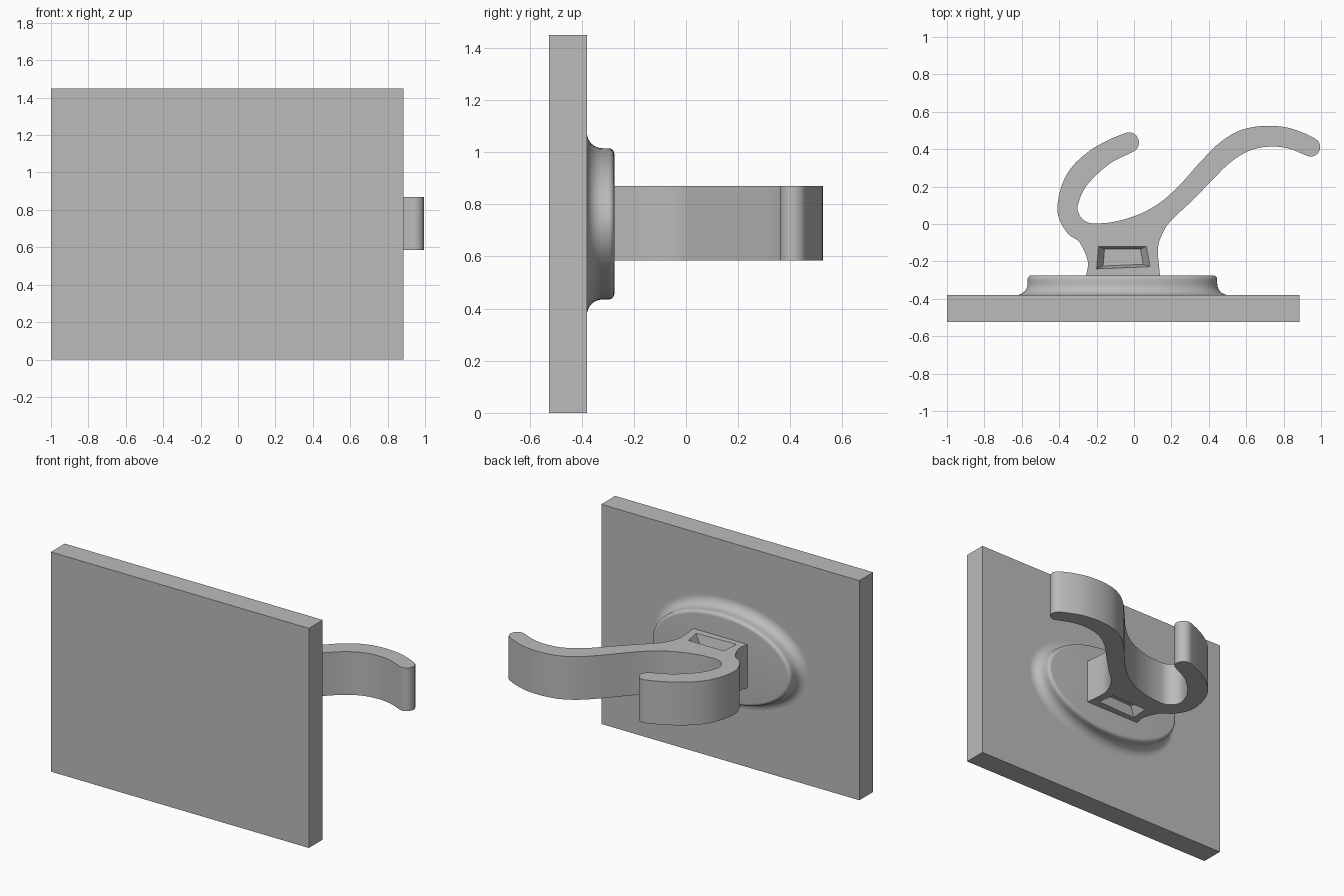
import bpy, bmesh
from math import cos, sin, pi, sqrt, radians
from mathutils import Vector

cube = bpy.data.objects.get("Cube")
if cube:
    bpy.data.objects.remove(cube, do_unlink=True)

grey = bpy.data.materials.new("plain_grey")
grey.use_nodes = True
grey.diffuse_color = (0.5, 0.5, 0.5, 1)
grey.node_tree.nodes["Principled BSDF"].inputs["Base Color"].default_value = (0.5, 0.5, 0.5, 1)


def loft(name, rings):
    """Closed solid through a list of equal-length rings of points."""
    bm = bmesh.new()
    loops = [[bm.verts.new(p) for p in ring] for ring in rings]
    n = len(loops[0])
    for a, b in zip(loops, loops[1:]):
        for i in range(n):
            j = (i + 1) % n
            bm.faces.new((a[i], a[j], b[j], b[i]))
    bm.faces.new(loops[0][::-1])
    bm.faces.new(loops[-1])
    bmesh.ops.recalc_face_normals(bm, faces=bm.faces)
    mesh = bpy.data.meshes.new(name)
    bm.to_mesh(mesh)
    bm.free()
    mesh.materials.append(grey)
    obj = bpy.data.objects.new(name, mesh)
    bpy.context.collection.objects.link(obj)
    return obj


def smooth(obj, angle=35):
    bpy.ops.object.select_all(action="DESELECT")
    obj.select_set(True)
    bpy.context.view_layer.objects.active = obj
    bpy.ops.object.shade_smooth_by_angle(angle=radians(angle))


def spline(points, steps=6):
    """Smooth open curve through the points."""
    pts = [Vector(p) for p in points]
    pts = [2 * pts[0] - pts[1]] + pts + [2 * pts[-1] - pts[-2]]
    out = []
    for a, b, c, d in zip(pts, pts[1:], pts[2:], pts[3:]):
        for k in range(steps):
            t = k / steps
            out.append(0.5 * (2 * b + (c - a) * t + (2 * a - 5 * b + 4 * c - d) * t * t
                              + (3 * b - a - 3 * c + d) * t ** 3))
    return out + [pts[-2]]


def round_tip(start, end, steps=12):
    """Half circle running clockwise from start to end, ends excluded."""
    a, b = Vector(start), Vector(end)
    mid, arm = (a + b) / 2, (a - b) / 2
    side = Vector((arm.y, -arm.x))
    return [mid + arm * cos(pi * k / steps) + side * sin(pi * k / steps)
            for k in range(1, steps)]


# Wall plate
x0, x1, y0, y1, height = -1, 0.885, -0.525, -0.38, 1.45
loft("wall_plate", [[(x0, y0, z), (x1, y0, z), (x1, y1, z), (x0, y1, z)] for z in (0, height)])

# Oval base with a flared foot and a rounded rim
mid_x, mid_z, half_w, half_h = -0.062, 0.725, 0.507, 0.29
foot, rim, top = 0.06, 0.022, -0.275
steps = 8
profile = [(foot, y1 - 0.01)]
profile += [(foot * (1 - sin(t)), y1 + foot * (1 - cos(t)))
            for t in (pi / 2 * k / steps for k in range(steps + 1))]
profile += [(rim * (cos(t) - 1), top - rim * (1 - sin(t)))
            for t in (pi / 2 * k / steps for k in range(steps + 1))]


def oval(offset, y, n=96):
    ring = []
    for k in range(n):
        c, s = cos(2 * pi * k / n), sin(2 * pi * k / n)
        nx, nz = c * half_h, s * half_w
        size = sqrt(nx * nx + nz * nz)
        ring.append((mid_x + half_w * c + offset * nx / size, y,
                     mid_z + half_h * s + offset * nz / size))
    return ring


smooth(loft("oval_base", [oval(*p) for p in profile]), 50)

# Double hook: outline seen from above, clockwise from the neck
outer_left = [(-.257, -.28), (-.247, -.2), (-.29, -.1), (-.35, -.055), (-.395, .015),
              (-.41, .09), (-.385, .21), (-.33, .307), (-.235, .393), (-.13, .452), (-.05, .485)]
inner = [(-.005, .386), (-.118, .33), (-.203, .26), (-.267, .185), (-.3, .1), (-.294, .053),
         (-.262, .016), (-.21, .003), (-.1, .013), (.03, .053), (.14, .115), (.246, .21),
         (.353, .33), (.46, .436), (.567, .5), (.685, .524), (.807, .518), (.904, .488), (.973, .454)]
outer_right = [(.916, .369), (.824, .404), (.727, .414), (.62, .393), (.513, .328),
               (.406, .222), (.3, .115), (.193, .013), (.15, -.056), (.128, -.136), (.139, -.28)]
outline = (spline(outer_left) + round_tip(outer_left[-1], inner[0]) + spline(inner)
           + round_tip(inner[-1], outer_right[0]) + spline(outer_right))
low, high = 0.585, 0.87
hook = loft("double_hook", [[(p.x, p.y, z) for p in outline] for z in (low, high)])

# Tapered pockets sunk into the upper and lower side of the neck
pocket = [(-.2, -.24), (.086, -.228), (.066, -.12), (-.19, -.12)]
centre = Vector((-.06, -.178))
depth = 0.06
for side, face, out in (("upper", high, 1), ("lower", low, -1)):
    rings = []
    for scale, z in ((1.0, face + out * 0.02), (1.0, face), (0.75, face - out * depth)):
        rings.append([(*(centre + (Vector(p) - centre) * scale), z) for p in pocket])
    cutter = loft(side + "_pocket_cutter", rings)
    cutter.hide_render = True
    cutter.hide_set(True)
    cut = hook.modifiers.new(side + "_pocket", "BOOLEAN")
    cut.operation = "DIFFERENCE"
    cut.solver = "EXACT"
    cut.object = cutter

# Bake the pockets, then drop the cutters
bpy.context.view_layer.update()
baked = bpy.data.meshes.new_from_object(hook.evaluated_get(bpy.context.evaluated_depsgraph_get()))
hook.modifiers.clear()
hook.data = baked
for side in ("upper", "lower"):
    bpy.data.objects.remove(bpy.data.objects[side + "_pocket_cutter"], do_unlink=True)
smooth(hook)
